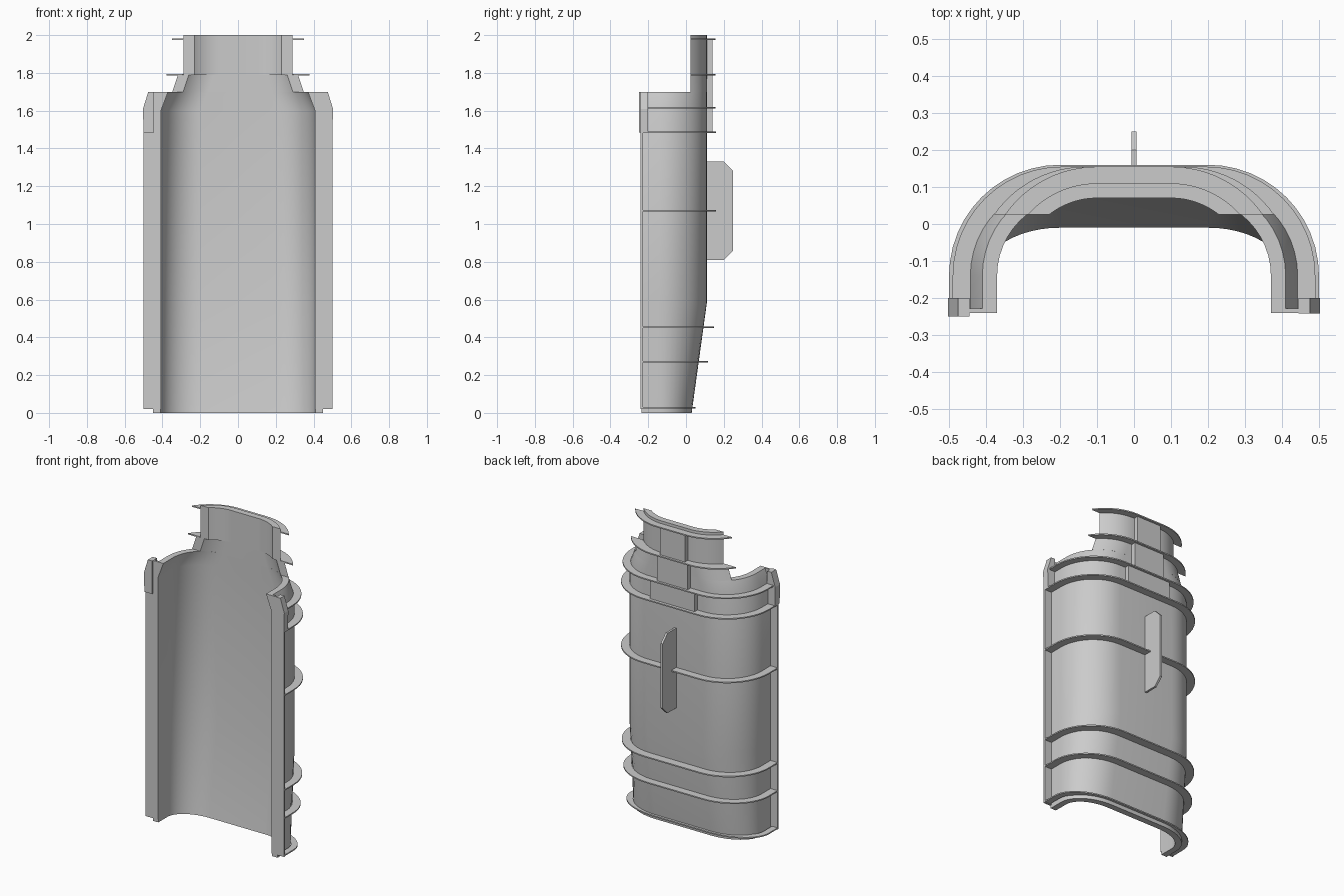
import bpy, bmesh, math

if "Cube" in bpy.data.objects:
    bpy.data.objects.remove(bpy.data.objects["Cube"])

grey = bpy.data.materials.new("plain_grey")
grey.diffuse_color = (0.6, 0.6, 0.6, 1)
grey.use_nodes = True
grey.node_tree.nodes["Principled BSDF"].inputs["Base Color"].default_value = grey.diffuse_color

CY = -0.14      # centre line of the rounded corners
FRONT = -0.235  # open front edge
CUT = 0.025     # front edge of the neck
STEPS = 12


def finish(name, bm, smooth=True):
    bmesh.ops.recalc_face_normals(bm, faces=bm.faces)
    mesh = bpy.data.meshes.new(name)
    bm.to_mesh(mesh)
    bm.free()
    mesh.materials.append(grey)
    ob = bpy.data.objects.new(name, mesh)
    bpy.context.collection.objects.link(ob)
    if smooth:
        bpy.ops.object.select_all(action='DESELECT')
        bpy.context.view_layer.objects.active = ob
        ob.select_set(True)
        bpy.ops.object.shade_smooth_by_angle(angle=math.radians(25))
    return ob


def arch(flat, rx, ry, cut):
    """U-shaped line, left to right: flat back, rounded corners, open front."""
    end = math.pi / 2 if cut is None else math.acos(min(1, (cut - CY) / ry))
    half = [(flat + rx * math.sin(end * i / STEPS), CY + ry * math.cos(end * i / STEPS))
            for i in range(STEPS + 1)]
    if cut is None:
        half.append((flat + rx, FRONT))
    return [(-x, y) for x, y in reversed(half)] + half


def loft(name, rings, cut=None):
    """Walled arch through rings of (z, flat, outer rx, outer ry, wall)."""
    bm = bmesh.new()
    loops = []
    for z, flat, rx, ry, wall in rings:
        outer = arch(flat, rx, ry, cut)
        inner = arch(flat, rx - wall, ry - wall, cut)
        loops.append([bm.verts.new((x, y, z)) for x, y in outer + inner[::-1]])
    n = len(loops[0])
    for a, b in zip(loops, loops[1:]):
        for i in range(n):
            j = (i + 1) % n
            bm.faces.new((a[i], a[j], b[j], b[i]))
    for loop in (loops[0], loops[-1]):
        for i in range(n // 2 - 1):
            bm.faces.new((loop[i], loop[i + 1], loop[n - 2 - i], loop[n - 1 - i]))
    return finish(name, bm)


def prism(name, points, axis, lo, hi):
    """Extrude a flat outline along x (outline in y, z) or y (outline in x, z)."""
    bm = bmesh.new()

    def place(p, d):
        return (d, p[0], p[1]) if axis == 'x' else (p[0], d, p[1])
    a = [bm.verts.new(place(p, lo)) for p in points]
    b = [bm.verts.new(place(p, hi)) for p in points]
    bm.faces.new(a)
    bm.faces.new(b)
    for i in range(len(a)):
        j = (i + 1) % len(a)
        bm.faces.new((a[i], a[j], b[j], b[i]))
    return finish(name, bm, False)


# Main shell: slanted lower back, straight middle, tapered shoulder
loft("shell_body", [(0, 0.2, 0.25, 0.17, 0.04), (0.58, 0.2, 0.25, 0.25, 0.04),
                    (1.6, 0.2, 0.25, 0.25, 0.04), (1.7, 0.16, 0.25, 0.25, 0.04)])

# Neck: flared base and straight collar
loft("neck_base", [(1.7, 0.16, 0.25, 0.25, 0.04), (1.79, 0.13, 0.25, 0.25, 0.04)], CUT)
loft("neck_collar", [(1.79, 0.1, 0.25, 0.25, 0.04), (2.0, 0.1, 0.25, 0.25, 0.04)], CUT)

# Thin ribs around the outside: (z, flat, outer rx, outer ry, front cut)
ribs = [(0.027, 0.2, 0.30, 0.19, None), (0.27, 0.2, 0.30, 0.257, None),
        (0.453, 0.2, 0.30, 0.288, None), (1.07, 0.2, 0.30, 0.30, None),
        (1.485, 0.2, 0.30, 0.30, None), (1.615, 0.195, 0.295, 0.295, None),
        (1.79, 0.13, 0.30, 0.295, CUT), (1.978, 0.1, 0.30, 0.295, CUT)]
for i, (z, flat, rx, ry, cut) in enumerate(ribs):
    wall = 0.065 if ry > 0.2 else 0.04
    loft(f"rib_{i + 1}", [(z - 0.004, flat, rx, ry, wall), (z + 0.004, flat, rx, ry, wall)], cut)

# Stepped pads on the back between the upper ribs
for i, (w, z0, z1) in enumerate([(0.16, 1.485, 1.615), (0.11, 1.615, 1.79), (0.09, 1.79, 1.978)]):
    prism(f"back_pad_{i + 1}", [(-w, z0), (w, z0), (w, z1), (-w, z1)], 'y', 0.1, 0.14)

# Chamfered fin on the back
prism("back_fin", [(0.1, 0.81), (0.2, 0.81), (0.25, 0.86), (0.25, 1.28), (0.2, 1.33), (0.1, 1.33)],
      'x', -0.007, 0.007)

# Front flanges and the lugs at their upper ends
for side, s, lug_front in (("left", -1, -0.25), ("right", 1, -0.242)):
    outline = [(0.408, 0.02), (0.5, 0.02), (0.5, 1.6), (0.475, 1.7), (0.37, 1.7), (0.408, 1.6)]
    prism(f"{side}_flange", [(s * x, z) for x, z in outline], 'y', -0.24, -0.228)
    lug = [(0.445, 1.485), (0.5, 1.485), (0.503, 1.61), (0.475, 1.7), (0.445, 1.7)]
    prism(f"{side}_lug", [(s * x, z) for x, z in lug], 'y', lug_front, -0.2)
